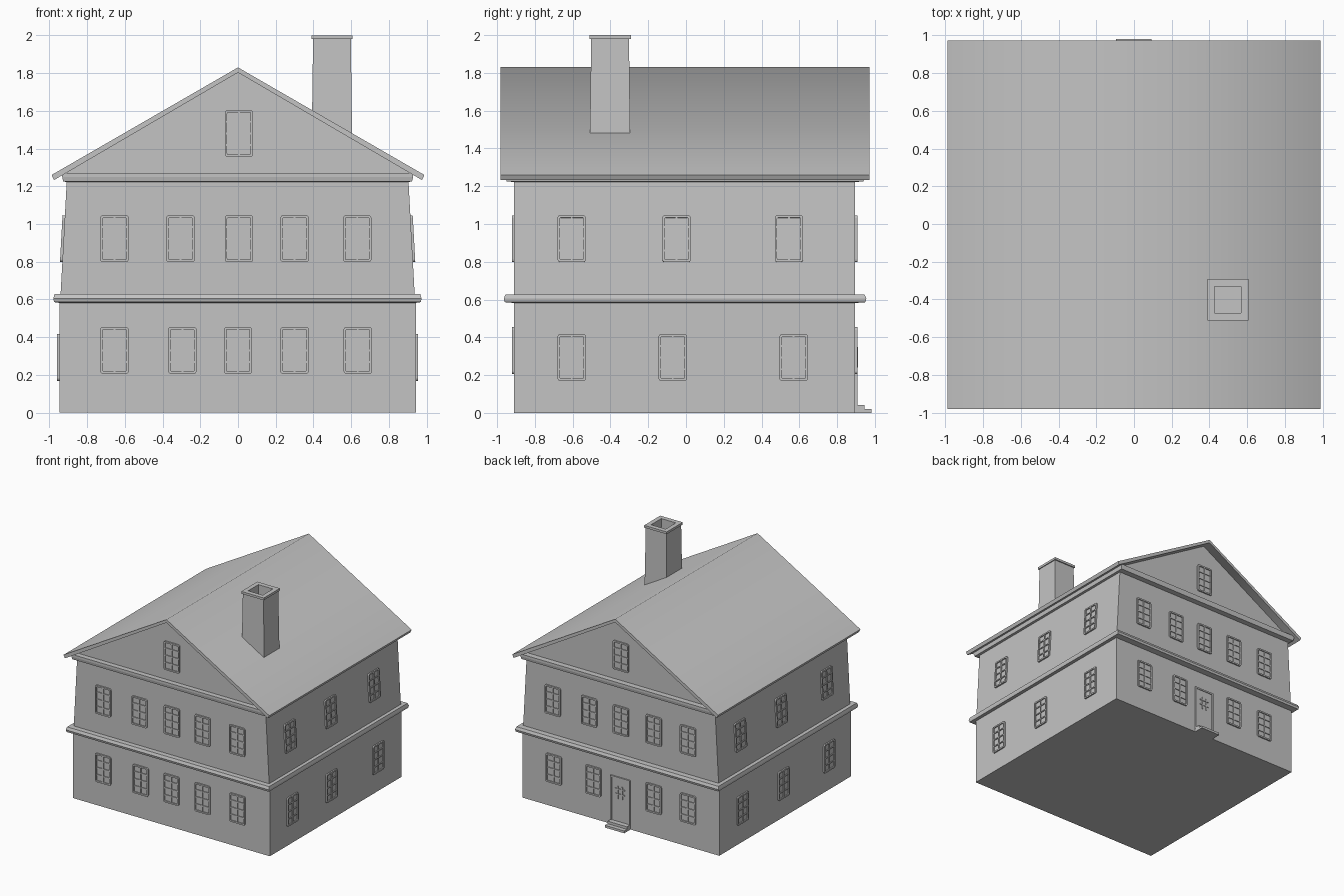
import bpy, bmesh, math
from mathutils import Vector

cube = bpy.data.objects.get("Cube")
if cube:
    bpy.data.objects.remove(cube, do_unlink=True)

GREY = (0.55, 0.55, 0.55, 1)
mat = bpy.data.materials.new("plain_grey")
mat.use_nodes = True
mat.diffuse_color = GREY
mat.node_tree.nodes["Principled BSDF"].inputs["Base Color"].default_value = GREY


def finish(name, bm):
    bmesh.ops.recalc_face_normals(bm, faces=bm.faces)
    mesh = bpy.data.meshes.new(name)
    bm.to_mesh(mesh)
    bm.free()
    mesh.materials.append(mat)
    return place(name, mesh)


def place(name, mesh, location=(0, 0, 0), rotation=(0, 0, 0)):
    ob = bpy.data.objects.new(name, mesh)
    ob.location, ob.rotation_euler = location, rotation
    bpy.context.collection.objects.link(ob)
    return ob


def skin(bm, loops, cap=True, closed=False):
    """Join matching loops of points into a surface."""
    rings = [[bm.verts.new(p) for p in loop] for loop in loops]
    pairs = list(zip(rings, rings[1:]))
    if closed:
        pairs.append((rings[-1], rings[0]))
    for a, b in pairs:
        for i in range(len(a)):
            j = (i + 1) % len(a)
            bm.faces.new((a[i], a[j], b[j], b[i]))
    if cap and not closed:
        bm.faces.new(rings[0])
        bm.faces.new(rings[-1])


def rect(cx, cy, hx, hy, z):
    return [(cx - hx, cy - hy, z), (cx + hx, cy - hy, z),
            (cx + hx, cy + hy, z), (cx - hx, cy + hy, z)]


def stack(name, cx, cy, sections):
    """Solid made of rectangles (half x, half y, z)."""
    bm = bmesh.new()
    skin(bm, [rect(cx, cy, *s) for s in sections])
    return finish(name, bm)


def prism(name, outline, y0, y1):
    bm = bmesh.new()
    skin(bm, [[(x, y, z) for x, z in outline] for y in (y0, y1)])
    return finish(name, bm)


def add_box(bm, x0, x1, y0, y1, z0, z1):
    skin(bm, [rect((x0 + x1) / 2, (y0 + y1) / 2, (x1 - x0) / 2, (y1 - y0) / 2, z)
              for z in (z0, z1)])


def rounded(hw, hh, r, y):
    """Rounded upright rectangle in the xz plane."""
    pts = []
    for k in range(4):
        sx, sz = ((1, 1), (-1, 1), (-1, -1), (1, -1))[k]
        for step in range(4):
            a = math.radians(90 * k + 30 * step)
            pts.append((sx * (hw - r) + r * math.cos(a), y,
                        sz * (hh - r) + r * math.sin(a)))
    return pts


# Walls, belt course and cornice
stack("lower_walls", -0.002, -0.007, [(0.945, 0.903, 0), (0.945, 0.903, 0.6)])
stack("upper_walls", -0.002, -0.007, [(0.94, 0.903, 0.6), (0.905, 0.903, 1.24)])
stack("belt_course", -0.003, -0.005, [(0.945, 0.905, 0.582), (0.972, 0.955, 0.586),
                                     (0.976, 0.96, 0.605), (0.97, 0.95, 0.628)])
stack("cornice", -0.002, -0.005, [(0.905, 0.905, 1.222), (0.925, 0.945, 1.226),
                                  (0.93, 0.95, 1.25), (0.93, 0.95, 1.27)])

# Gable and roof slab
prism("gable_walls", [(-0.903, 1.23), (0.903, 1.23), (0.903, 1.282),
                      (0, 1.805), (-0.903, 1.282)], -0.91, 0.896)
roof = prism("roof", [(-0.988, 1.26), (0, 1.83), (0.988, 1.26), (0.975, 1.233),
                      (0, 1.803), (-0.975, 1.233)], -0.982, 0.972)
bpy.ops.object.select_all(action='DESELECT')
roof.select_set(True)
bpy.context.view_layer.objects.active = roof
bpy.ops.object.shade_smooth_by_angle(angle=math.radians(65))

# Chimney with a capped rim and a hollow flue
stack("chimney", 0.498, -0.402, [(0.107, 0.107, 1.45), (0.1, 0.1, 1.98),
                                 (0.108, 0.11, 1.98), (0.108, 0.11, 2),
                                 (0.07, 0.07, 2), (0.07, 0.07, 1.8)])

# Window: rounded frame, pane and glazing bars, facing -y
W, H = 0.075, 0.124
bm = bmesh.new()
skin(bm, [rounded(W, H, 0.014, 0.004), rounded(W, H, 0.014, -0.012),
          rounded(W - 0.013, H - 0.013, 0.005, -0.012),
          rounded(W - 0.013, H - 0.013, 0.005, -0.003)])
add_box(bm, -0.005, 0.005, -0.01, 0, -H + 0.01, H - 0.01)
for i in (-1, 0, 1):
    z = i * H / 2
    add_box(bm, -W + 0.01, W - 0.01, -0.01, 0, z - 0.005, z + 0.005)
first = finish("window", bm)
window = first.data
bpy.data.objects.remove(first)

FRONT, BACK, SIDE = -0.91, 0.896, 0.945
TILT = math.atan2(0.035, 0.64)


def window_row(name, xs, z, y, turn):
    for x in xs:
        place(name, window, (x, y, z), (0, 0, turn))


def side_row(name, ys, z, x, tilt):
    for side, positions in ys.items():
        for y in positions:
            place(name, window, (side * x - 0.002, y, z), (-tilt, 0, side * math.pi / 2))


window_row("front_lower_window", (-0.655, -0.295, 0, 0.3, 0.635), 0.33, FRONT, 0)
window_row("front_upper_window", (-0.655, -0.305, 0.005, 0.3, 0.632), 0.922, FRONT, 0)
window_row("front_attic_window", (0.005,), 1.48, FRONT, 0)
window_row("back_lower_window", (-0.65, -0.32, 0.26, 0.64), 0.33, BACK, math.pi)
window_row("back_upper_window", (-0.65, -0.32, -0.005, 0.3, 0.65), 0.922, BACK, math.pi)
window_row("back_attic_window", (-0.005,), 1.48, BACK, math.pi)
side_row("side_lower_window", {1: (-0.605, -0.07, 0.57), -1: (-0.605, 0.02, 0.58)},
         0.293, SIDE, 0)
side_row("side_upper_window", {1: (-0.605, -0.05, 0.545), -1: (-0.605, 0.02, 0.58)},
         0.922, 0.923, TILT)

# Back door with a raised surround, small light and steps
bm = bmesh.new()
add_box(bm, -0.085, 0.085, 0.88, 0.902, 0.03, 0.42)
for x in (-0.088, 0.088):
    add_box(bm, x - 0.007, x + 0.007, 0.88, 0.908, 0.03, 0.427)
add_box(bm, -0.081, 0.081, 0.88, 0.908, 0.413, 0.427)
finish("door", bm)
bm = bmesh.new()
for x in (-0.02, 0.02):
    add_box(bm, x - 0.005, x + 0.005, 0.895, 0.91, 0.24, 0.35)
for z in (0.28, 0.325):
    add_box(bm, -0.045, 0.045, 0.895, 0.909, z - 0.005, z + 0.005)
finish("door_bars", bm)
bm = bmesh.new()
add_box(bm, -0.095, 0.092, 0.88, 0.982, 0, 0.02)
add_box(bm, -0.095, 0.092, 0.88, 0.945, 0.02, 0.042)
finish("door_steps", bm)
